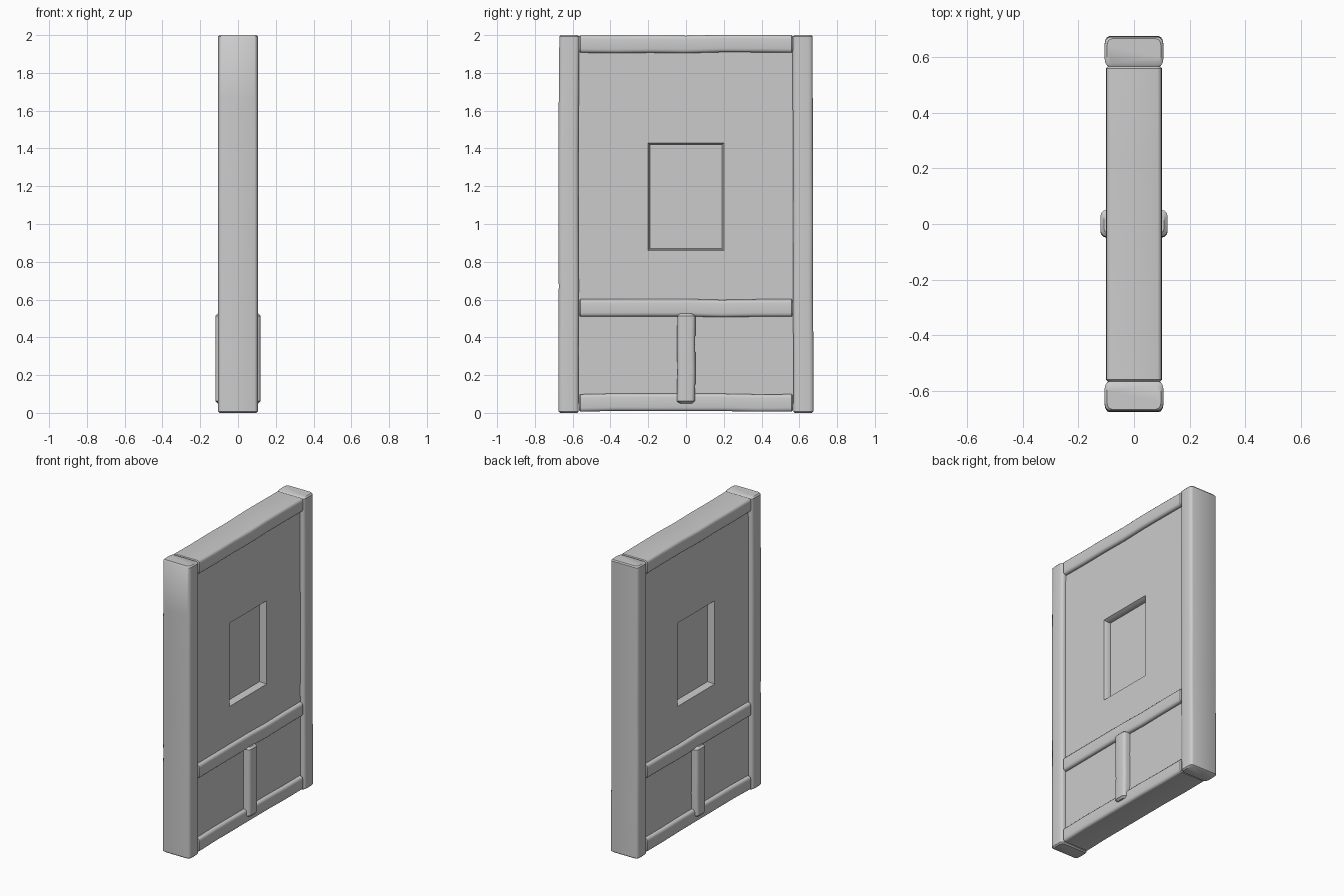
import bpy, bmesh, math, random
from mathutils import Vector

random.seed(4)
old = bpy.data.objects.get("Cube")
if old:
    bpy.data.objects.remove(old, do_unlink=True)

grey = bpy.data.materials.new("plain_grey")
grey.use_nodes = True
grey.diffuse_color = (0.6, 0.6, 0.6, 1)
grey.node_tree.nodes["Principled BSDF"].inputs["Base Color"].default_value = (0.6, 0.6, 0.6, 1)


def finish(name, bm):
    bmesh.ops.recalc_face_normals(bm, faces=bm.faces)
    mesh = bpy.data.meshes.new(name)
    bm.to_mesh(mesh)
    bm.free()
    obj = bpy.data.objects.new(name, mesh)
    bpy.context.collection.objects.link(obj)
    mesh.materials.append(grey)
    bpy.ops.object.select_all(action="DESELECT")
    obj.select_set(True)
    bpy.context.view_layer.objects.active = obj
    bpy.ops.object.shade_smooth_by_angle(angle=math.radians(35))
    return obj


def rounded_section(half_x, half_w, round_x, round_w, steps=3):
    """Rectangle section with elliptical corners."""
    points = []
    for quarter in range(4):
        for i in range(steps + 1):
            a = (quarter + i / steps) * math.pi / 2
            sx = 1 if quarter in (0, 3) else -1
            sw = 1 if quarter in (0, 1) else -1
            points.append((sx * (half_x - round_x) + round_x * math.cos(a),
                           sw * (half_w - round_w) + round_w * math.sin(a)))
    return points


def beam(name, axis, start, end, centre, half_x, half_w, round_x, round_w,
         tip=0.008, wobble=0.003, cuts=6):
    """Hand-hewn timber lofted along y or z with slightly uneven edges."""
    bm = bmesh.new()
    stations = [(start, tip)]
    stations += [(start + tip + (end - start - 2 * tip) * i / cuts, 0) for i in range(cuts + 1)]
    stations.append((end, tip))
    rings = []
    for t, shrink in stations:
        shift = random.uniform(-wobble, wobble) if 0 < len(rings) < cuts + 2 else 0
        ring = []
        for x, w in rounded_section(half_x - shrink, half_w - shrink, round_x, round_w):
            w += centre + shift
            ring.append(bm.verts.new((x, w, t) if axis == "z" else (x, t, w)))
        rings.append(ring)
    for a, b in zip(rings, rings[1:]):
        for i in range(len(a)):
            j = (i + 1) % len(a)
            bm.faces.new((a[i], a[j], b[j], b[i]))
    bm.faces.new(rings[0])
    bm.faces.new(rings[-1])
    return finish(name, bm)


# Side posts
for name, y in (("front_post", -0.62), ("back_post", 0.62)):
    beam(name, "z", 0, 2, y, 0.105, 0.053, 0.018, 0.025)

# Horizontal rails
for name, z in (("bottom_rail", 0.054), ("middle_rail", 0.555), ("top_rail", 1.953)):
    beam(name, "y", -0.567, 0.567, z, 0.1, 0.046, 0.016, 0.02)

# Short upright between the lower rails, standing proud on both sides
beam("lower_upright", "z", 0.05, 0.525, 0, 0.12, 0.048, 0.022, 0.02, tip=0.012, cuts=3)

# Panel with a soft-edged rectangular recess on both faces
bm = bmesh.new()
ys = (-0.58, -0.2, 0.2, 0.58)
zs = (0.05, 0.86, 1.43, 1.95)
for side in (-1, 1):
    grid = [[bm.verts.new((side * 0.075, y, z)) for z in zs] for y in ys]
    for i in range(3):
        for j in range(3):
            if (i, j) != (1, 1):
                bm.faces.new((grid[i][j], grid[i + 1][j], grid[i + 1][j + 1], grid[i][j + 1]))
    hole = [grid[1][1], grid[2][1], grid[2][2], grid[1][2]]
    middle = Vector((0, 0, 1.145))
    for inset, x in ((0.003, 0.068), (0.008, 0.06), (0.01, 0.03)):
        inner = []
        for v in hole:
            y, z = v.co.y, v.co.z
            base_y = math.copysign(0.2 - inset, y)
            base_z = middle.z + math.copysign(0.285 - inset, z - middle.z)
            inner.append(bm.verts.new((side * x, base_y, base_z)))
        for i in range(4):
            j = (i + 1) % 4
            bm.faces.new((hole[i], hole[j], inner[j], inner[i]))
        hole = inner
    bm.faces.new(hole)
rim = [e for e in bm.edges if e.is_boundary]
bmesh.ops.bridge_loops(bm, edges=rim)
finish("recessed_panel", bm)
